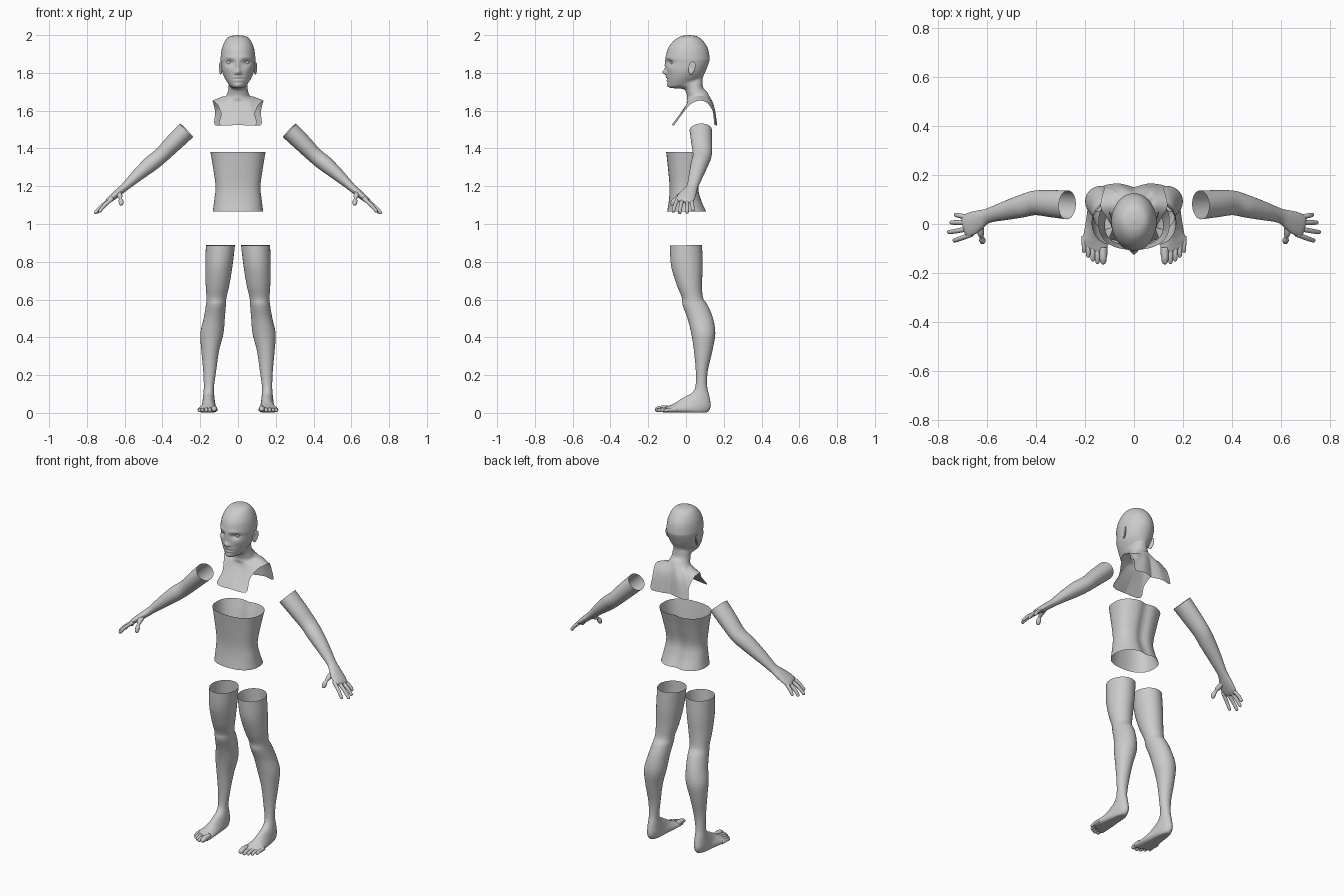
import bpy, bmesh
from math import sin, cos, pi, exp, copysign
from mathutils import Vector


def spline(keys, steps):
    """Catmull-Rom samples through vectors."""
    out = []
    last = len(keys) - 1
    for i in range(last):
        a, b, c, d = keys[max(i - 1, 0)], keys[i], keys[i + 1], keys[min(i + 2, last)]
        for k in range(steps):
            t = k / steps
            out.append(0.5 * (2 * b + (c - a) * t + (2 * a - 5 * b + 4 * c - d) * t * t
                              + (3 * b - a - 3 * c + d) * t ** 3))
    out.append(keys[-1].copy())
    return out


def finish(bm, name, mirror):
    bmesh.ops.recalc_face_normals(bm, faces=bm.faces)
    me = bpy.data.meshes.new(name)
    bm.to_mesh(me)
    bm.free()
    for p in me.polygons:
        p.use_smooth = True
    ob = bpy.data.objects.new(name, me)
    bpy.context.collection.objects.link(ob)
    if mirror:
        m = ob.modifiers.new("mirror", 'MIRROR')
        m.use_mirror_merge = False
    return ob


def loft(name, rings, steps=5, mirror=False, cap_start=False, cap_end=False, warp=None):
    """Smooth skin through closed rings, optionally capped and warped."""
    n = len(rings[0])
    columns = [spline([r[i] for r in rings], steps) for i in range(n)]
    bm = bmesh.new()
    grid = [[bm.verts.new(warp(p) if warp else p) for p in col] for col in columns]
    for i in range(n):
        a, b = grid[i], grid[(i + 1) % n]
        for j in range(len(a) - 1):
            bm.faces.new((a[j], b[j], b[j + 1], a[j + 1]))
    if cap_start:
        bm.faces.new([c[0] for c in grid])
    if cap_end:
        bm.faces.new([c[-1] for c in grid])
    return finish(bm, name, mirror)


def ring(cx, hw, yf, zf, yb, zb, n=48, e=2.0):
    """Tilted oval from a front point to a back point."""
    pts = []
    for i in range(n):
        t = 2 * pi * i / n
        s = copysign(abs(sin(t)) ** (2 / e), sin(t))
        c = copysign(abs(cos(t)) ** (2 / e), cos(t))
        pts.append(Vector((cx + hw * s, (yf + yb) / 2 - (yb - yf) / 2 * c,
                           (zf + zb) / 2 - (zb - zf) / 2 * c)))
    return pts


def limb(name, keys, n=32, steps=5, cap_start=False, cap_end=False):
    """Mirrored tube along x, y, z, width, thickness keys."""
    pos = [Vector(k[:3]) for k in keys]
    rings = []
    for i, k in enumerate(keys):
        t = (pos[min(i + 1, len(pos) - 1)] - pos[max(i - 1, 0)]).normalized()
        ref = Vector((0, 1, 0)) if abs(t.y) < 0.8 else Vector((1, 0, 0))
        a = (ref - t * ref.dot(t)).normalized()
        b = t.cross(a)
        rings.append([pos[i] + a * k[3] * cos(2 * pi * j / n) + b * k[4] * sin(2 * pi * j / n)
                      for j in range(n)])
    return loft(name, rings, steps, True, cap_start, cap_end)


def digit(name, pts, r):
    """Finger or toe: tapered tube with a rounded tip."""
    p = [Vector(q) for q in pts]
    d = (p[-1] - p[-2]).normalized()
    keys = [(*q, r * (1 - 0.07 * i), r * (1 - 0.07 * i)) for i, q in enumerate(p[:-1])]
    for back, k in ((0.9, 0.82), (0.25, 0.55), (0.0, 0.08)):
        keys.append((*(p[-1] - d * r * back), r * k, r * k))
    limb(name, keys, 14, 4, True, True)


def bump(p, x, z, sx, sz, amt):
    return amt * exp(-((abs(p.x) - x) / sx) ** 2 - ((p.z - z) / sz) ** 2)


# Head, neck and shoulder yoke
features = [(0, 1.84, .011, .028, .009), (0, 1.804, .012, .014, .021), (.014, 1.799, .007, .008, .008),
            (.044, 1.855, .019, .013, -.014), (.04, 1.882, .028, .008, .004),
            (0, 1.777, .022, .006, .007), (0, 1.760, .019, .006, .006), (0, 1.768, .026, .003, -.004),
            (0, 1.734, .022, .013, .008), (.055, 1.82, .02, .02, .004)]


def face(p):
    if p.y < -0.03 and p.z > 1.7:
        w = min(1, (-p.y - 0.03) / 0.03)
        p.y -= w * sum(bump(p, *f) for f in features)
    return p


N_STEP = 8
N = 18 * N_STEP
head_keys = [  # half width, front y, z, back y, z
    (.003, .01, 2.0, .02, 2.0), (.045, -.03, 1.992, .06, 1.993), (.068, -.065, 1.97, .09, 1.97),
    (.085, -.095, 1.93, .115, 1.93), (.092, -.107, 1.88, .125, 1.88), (.091, -.104, 1.85, .123, 1.86),
    (.087, -.103, 1.81, .112, 1.83), (.078, -.10, 1.775, .102, 1.805), (.066, -.095, 1.745, .095, 1.79),
    (.054, -.084, 1.722, .091, 1.78), (.049, -.05, 1.718, .088, 1.77), (.049, -.012, 1.713, .087, 1.755),
    (.053, .003, 1.69, .092, 1.72), (.062, .005, 1.665, .115, 1.695)]
yoke_mid = [(0, 0, 1.63), (.04, 0, 1.63), (.065, .007, 1.637), (.078, .03, 1.655), (.088, .07, 1.672),
            (.085, .105, 1.667), (.078, .128, 1.655), (.07, .142, 1.63), (.04, .147, 1.63), (0, .138, 1.63)]
yoke_edge = [(0, -.075, 1.525), (.095, -.062, 1.525), (.09, -.02, 1.582), (.108, .02, 1.63),
             (.135, .065, 1.652), (.131, .11, 1.642), (.121, .145, 1.59), (.122, .158, 1.525),
             (.06, .165, 1.525), (0, .15, 1.525)]


def half_ring(keys):
    h = spline([Vector(k) for k in keys], N_STEP)
    return h + [Vector((-p.x, p.y, p.z)) for p in h[-2:0:-1]]


rings = [ring(0, *k, n=N) for k in head_keys] + [half_ring(yoke_mid), half_ring(yoke_edge)]
loft("head_and_yoke", rings, 7, cap_start=True, warp=face)


# Eyes and ears
def ball(name, loc, size, dent=0.0, lean=0.0):
    bm = bmesh.new()
    bmesh.ops.create_uvsphere(bm, u_segments=24, v_segments=16, radius=1)
    for v in bm.verts:
        c = v.co
        if dent and c.x > 0:
            c.x -= dent * exp(-(c.y ** 2 + c.z ** 2) / 0.3)
        if dent:
            c.y *= 1 + 0.25 * c.z
        c.x, c.y, c.z = c.x * size[0], c.y * size[1], c.z * size[2]
        c.x += lean * c.y
        c.y += lean * 0.3 * c.z
        c += Vector(loc)
    finish(bm, name, True)


ball("eyes", (.045, -.065, 1.855), (.016, .016, .014))
ball("ears", (.092, .03, 1.825), (.007, .019, .034), 0.9, 0.4)


# Torso shell, open at both ends, with a spine groove
def groove(p):
    if p.y > 0:
        p.y -= .013 * exp(-(p.x / .03) ** 2)
    return p


torso = [(.146, -.105, 1.38, .115), (.132, -.096, 1.30, .092), (.119, -.087, 1.20, .07),
         (.125, -.09, 1.13, .083), (.134, -.10, 1.065, .112)]
loft("torso", [ring(0, w, f, z, b, z, 72, 2.4) for w, f, z, b in torso], 6, warp=groove)


# Legs, running into the feet
def sole(p):
    if p.y < -.04 and p.z < .1:
        p.y += (p.x - .15) * 0.45 * min(1, (-p.y - .04) / .06)
    p.z = max(p.z, 0.002)
    return p


leg = [(.093, .077, -.085, .885, .085, .89), (.101, .072, -.079, .78, .088, .78),
       (.108, .063, -.05, .68, .085, .68), (.114, .053, -.022, .61, .09, .61),
       (.117, .053, -.018, .57, .115, .57), (.126, .056, .008, .50, .143, .50),
       (.138, .061, .028, .42, .155, .42), (.147, .047, .042, .33, .14, .33),
       (.150, .034, .052, .22, .115, .22), (.154, .027, .05, .14, .112, .14),
       (.155, .029, .03, .105, .124, .085), (.155, .033, 0, .088, .13, .03),
       (.155, .037, -.03, .07, .10, -.002), (.157, .044, -.06, .052, .02, -.004),
       (.160, .052, -.09, .038, -.06, -.002), (.161, .052, -.112, .028, -.104, 0),
       (.161, .044, -.124, .016, -.122, .004)]
loft("legs", [ring(*k) for k in leg], 5, True, cap_end=True, warp=sole)

# Toes
for i, (x, y, r) in enumerate([(.126, -.165, .016), (.149, -.163, .011), (.168, -.153, .011),
                               (.187, -.138, .010), (.204, -.118, .010)]):
    digit(f"toe_{i + 1}", [(x, y + .07, r + .007), (x, y + .03, r + .007), (x, y, r)], r)

# Arms with palms
limb("arms", [(.272, .078, 1.496, .059, .05), (.34, .083, 1.43, .055, .047),
              (.405, .086, 1.365, .050, .042), (.46, .072, 1.32, .046, .042),
              (.53, .053, 1.26, .038, .033), (.595, .034, 1.20, .030, .022),
              (.63, .018, 1.17, .039, .020), (.66, .003, 1.145, .047, .018),
              (.685, -.008, 1.125, .045, .014), (.695, -.012, 1.117, .034, .007)], 40, cap_end=True)

# Fingers and thumb
fingers = {"index_finger": ((.663, -.042, 1.137), (.705, -.058, 1.10), (.737, -.069, 1.062)),
           "middle_finger": ((.676, -.019, 1.129), (.722, -.028, 1.095), (.76, -.034, 1.055)),
           "ring_finger": ((.684, .006, 1.124), (.722, .006, 1.092), (.75, .006, 1.056)),
           "little_finger": ((.684, .028, 1.122), (.712, .034, 1.098), (.732, .038, 1.068)),
           "thumb": ((.63, .005, 1.168), (.625, -.042, 1.145), (.62, -.062, 1.125), (.617, -.077, 1.098))}
for name, pts in fingers.items():
    digit(name, pts, .014 if name == "thumb" else .0105)
